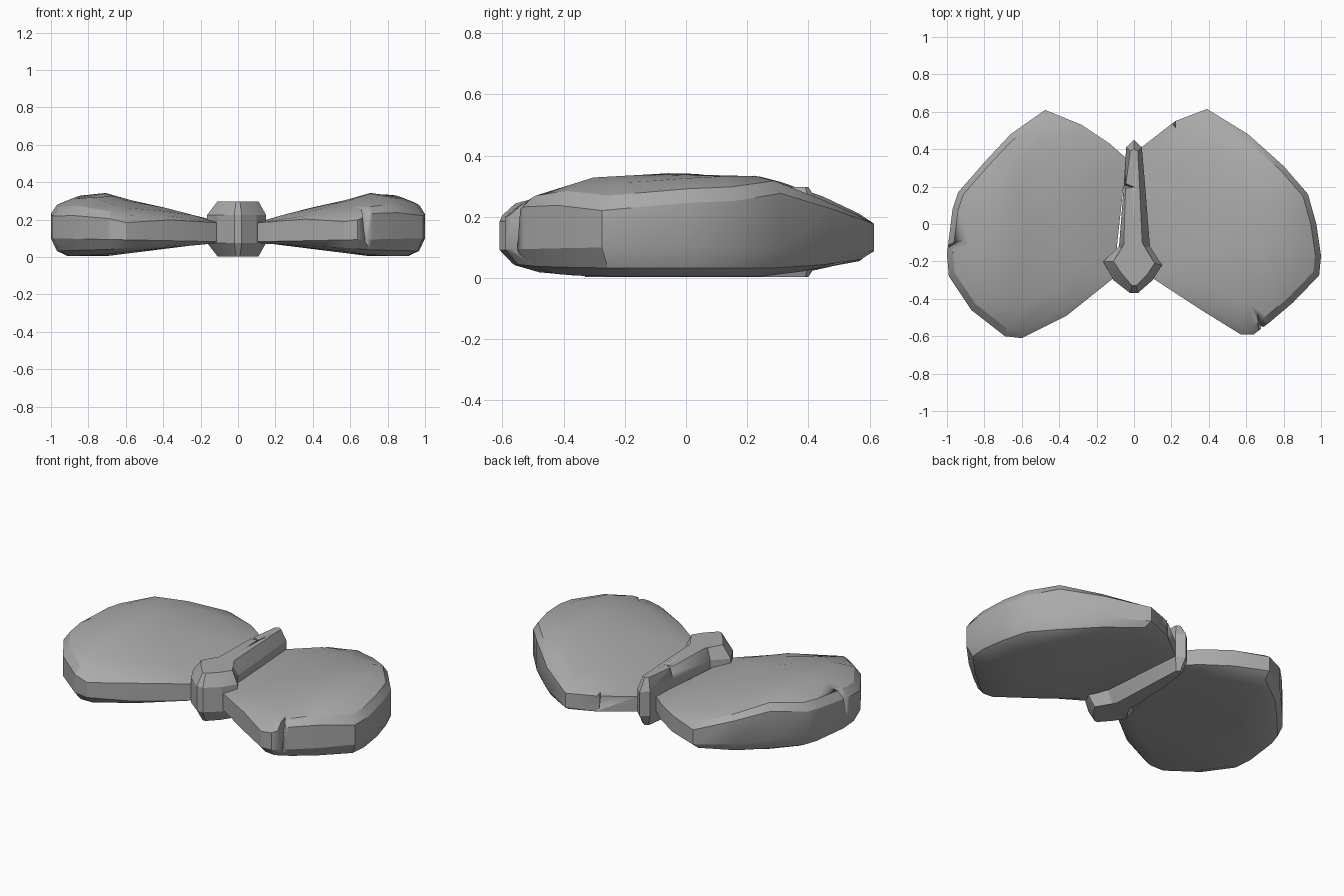
import bpy, bmesh, math
from mathutils import Vector

if "Cube" in bpy.data.objects:
    bpy.data.objects.remove(bpy.data.objects["Cube"])

stone = bpy.data.materials.new("stone_grey")
stone.diffuse_color = (0.4, 0.4, 0.4, 1)
stone.use_nodes = True
stone.node_tree.nodes["Principled BSDF"].inputs["Base Color"].default_value = stone.diffuse_color


def loft(name, rings, angle):
    """Skin a stack of equal-length closed rings, bottom to top, and cap both ends."""
    bm = bmesh.new()
    loops = [[bm.verts.new(p) for p in ring] for ring in rings]
    n = len(rings[0])
    for a, b in zip(loops, loops[1:]):
        for i in range(n):
            j = (i + 1) % n
            bm.faces.new((a[i], a[j], b[j], b[i]))
    for loop in (loops[0], loops[-1]):
        c = bm.verts.new(sum((v.co for v in loop), Vector()) / n)
        for i in range(n):
            bm.faces.new((loop[i], loop[(i + 1) % n], c))
    bmesh.ops.recalc_face_normals(bm, faces=bm.faces)
    mesh = bpy.data.meshes.new(name)
    bm.to_mesh(mesh)
    bm.free()
    ob = bpy.data.objects.new(name, mesh)
    bpy.context.collection.objects.link(ob)
    mesh.materials.append(stone)
    bpy.context.view_layer.objects.active = ob
    ob.select_set(True)
    bpy.ops.object.shade_smooth_by_angle(angle=math.radians(angle))
    ob.select_set(False)
    return ob


def chip(ob, tri, z0, z1):
    """Cut a wedge-shaped chip that narrows to its first corner at the bottom."""
    top = [(x, y, z1) for x, y in tri]
    mid = Vector(((tri[1][0] + tri[2][0]) / 2, (tri[1][1] + tri[2][1]) / 2))
    low = [(mid.x + (x - mid.x) * 0.3, mid.y + (y - mid.y) * 0.3, z0) for x, y in tri]
    cutter = loft("chip_cutter", [low, top], 10)
    cutter.hide_render = True
    cutter.hide_set(True)
    mod = ob.modifiers.new("chip", 'BOOLEAN')
    mod.operation = 'DIFFERENCE'
    mod.solver = 'EXACT'
    mod.object = cutter


# Slab height rules: thin at the hinge, thickest toward the outer side
def top_z(x, y):
    a = abs(x)
    z = 0.195 + 0.16 * (a - 0.1) / 0.66 if a < 0.76 else 0.355 - 0.3 * (a - 0.76)
    return z - 0.27 * y * y * min(1, a / 0.6)


def floor_z(x, y):
    a = abs(x)
    z = 0.08 - 0.075 * (a - 0.1) / 0.6 if a < 0.7 else 0.005
    return max(0.004, z) + 0.05 * max(0, abs(y) - 0.3)


def slab(name, outline, cx):
    def ring(scale, height):
        pts = [(cx + (x - cx) * scale, y * scale) for x, y in outline]
        return [(x, y, height(x, y)) for x, y in pts]

    return loft(name, [
        ring(0.4, floor_z),
        ring(0.8, floor_z),
        ring(0.93, lambda x, y: 0.55 * floor_z(x, y) + 0.03),
        ring(1.0, lambda x, y: 0.08 + 0.02 * min(1, abs(x))),
        ring(1.0, lambda x, y: top_z(x, y) - 0.045 * min(1, abs(x) + 0.1)),
        ring(0.93, lambda x, y: top_z(x, y) - 0.008),
        ring(0.72, top_z),
        ring(0.36, top_z),
    ], 28)


# Two rough stone slabs
left = slab("left_slab", [
    (-0.475, 0.61), (-0.66, 0.48), (-0.80, 0.33), (-0.94, 0.17), (-0.97, 0.08),
    (-1.0, -0.16), (-0.99, -0.28), (-0.87, -0.46), (-0.69, -0.60), (-0.60, -0.61),
    (-0.36, -0.49), (-0.11, -0.29), (-0.04, 0.35), (-0.13, 0.43), (-0.28, 0.53)], -0.55)
right = slab("right_slab", [
    (0.39, 0.615), (0.22, 0.55), (0.04, 0.41), (0.10, -0.29), (0.36, -0.46),
    (0.57, -0.59), (0.64, -0.59), (0.72, -0.53), (0.85, -0.42), (0.99, -0.275),
    (1.0, -0.17), (0.975, 0.0), (0.93, 0.16), (0.80, 0.31), (0.61, 0.48)], 0.55)

# Chips broken out of the rims
chip(left, [(-0.88, -0.06), (-1.02, -0.10), (-1.02, -0.19)], 0.16, 0.4)
chip(right, [(0.645, -0.44), (0.74, -0.55), (0.65, -0.62)], 0.08, 0.4)
chip(right, [(0.24, 0.46), (0.17, 0.54), (0.24, 0.60)], 0.1, 0.4)

# Arrow-shaped centre bar with chamfered top and bottom
outer = [(-0.165, -0.20), (-0.11, -0.30), (-0.02, -0.37), (0.02, -0.37), (0.10, -0.30),
         (0.15, -0.22), (0.085, -0.12), (0.06, 0.20), (0.042, 0.41), (0.0, 0.45),
         (-0.042, 0.41), (-0.055, 0.20), (-0.08, -0.12)]
inner = [(-0.11, -0.20), (-0.07, -0.26), (-0.01, -0.33), (0.01, -0.33), (0.07, -0.27),
         (0.11, -0.21), (0.045, -0.13), (0.03, 0.20), (0.02, 0.39), (0.0, 0.40),
         (-0.02, 0.39), (-0.045, 0.20), (-0.055, -0.13)]
bar = loft("centre_bar", [[(x, y, z) for x, y in pts] for pts, z in
                          ((inner, 0.004), (outer, 0.075), (outer, 0.225), (inner, 0.297))], 15)
chip(bar, [(0.04, 0.19), (-0.08, 0.18), (-0.08, 0.24)], 0.24, 0.34)
